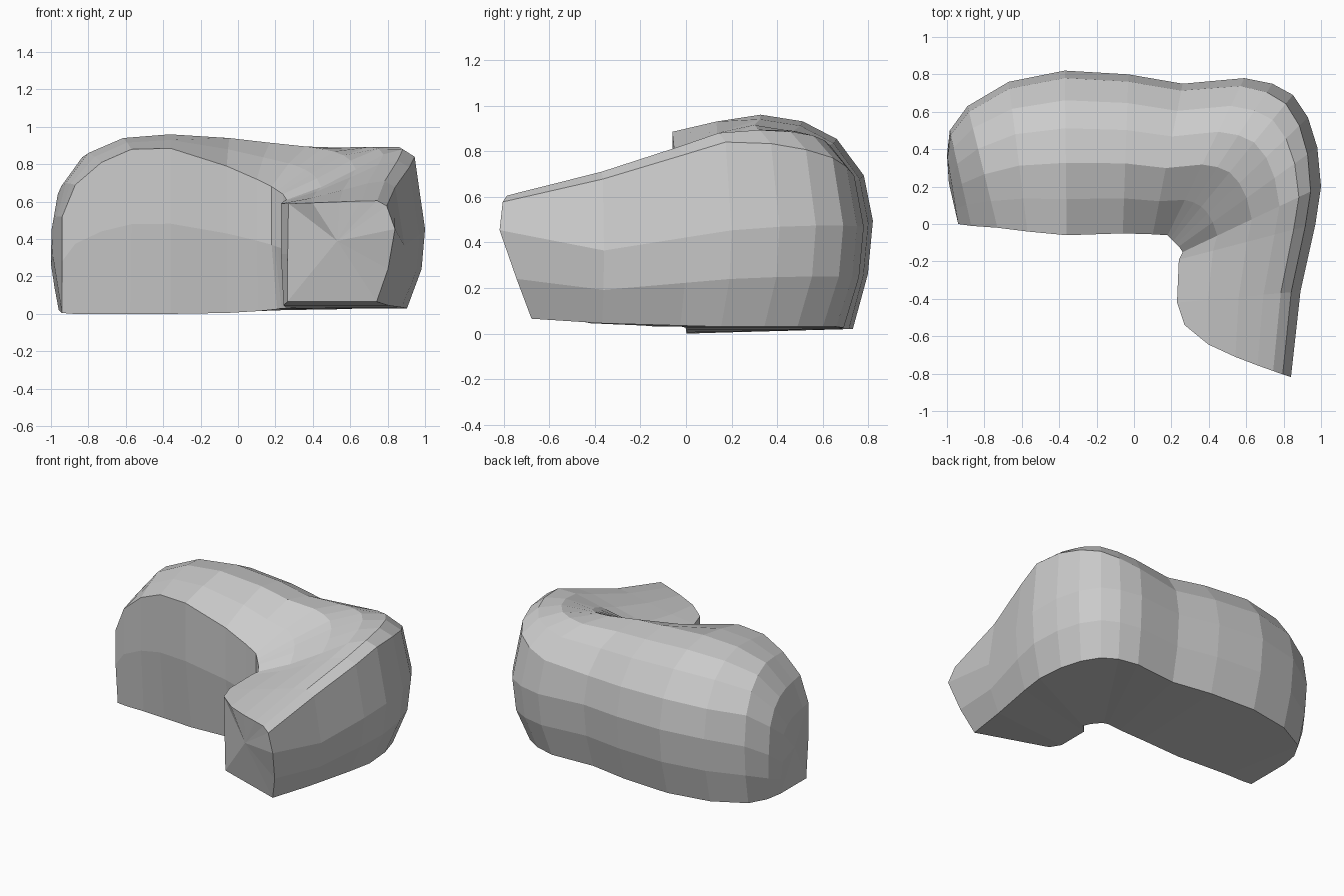
import bpy, bmesh, math
from mathutils import Vector

# Stations along the L: inner x, y | outer x, y | inner top, ridge height, base height | roundness
stations = [
    (-0.94, 0.00, -1.00, 0.37, 0.53, 0.53, 0.015, 0.5),
    (-0.87, -0.01, -0.985, 0.50, 0.70, 0.71, 0.01, 0.8),
    (-0.73, -0.02, -0.89, 0.63, 0.82, 0.87, 0.01, 0.9),
    (-0.57, -0.04, -0.67, 0.76, 0.89, 0.95, 0.01, 1.0),
    (-0.36, -0.06, -0.37, 0.82, 0.895, 0.97, 0.01, 1.0),
    (-0.06, -0.05, -0.03, 0.80, 0.80, 0.95, 0.015, 1.0),
    (0.10, -0.055, 0.26, 0.75, 0.73, 0.925, 0.025, 1.0),
    (0.18, -0.06, 0.59, 0.78, 0.69, 0.92, 0.035, 1.0),
    (0.195, -0.075, 0.74, 0.75, 0.68, 0.925, 0.04, 1.0),
    (0.21, -0.09, 0.85, 0.69, 0.67, 0.93, 0.04, 1.0),
    (0.225, -0.105, 0.93, 0.57, 0.66, 0.93, 0.04, 1.0),
    (0.24, -0.12, 0.98, 0.41, 0.65, 0.92, 0.04, 1.0),
    (0.26, -0.15, 1.00, 0.20, 0.62, 0.89, 0.04, 1.0),
    (0.24, -0.19, 0.97, 0.00, 0.61, 0.83, 0.045, 1.0),
    (0.23, -0.42, 0.89, -0.36, 0.60, 0.72, 0.055, 1.0),
    (0.27, -0.54, 0.84, -0.82, 0.60, 0.615, 0.075, 1.0),
]


def section(index, ix, iy, ox, oy, hi, h, base, k):
    end = oy < -0.5
    w = min(max((index - 6) / 6, 0), 1)  # 0 = domed back part, 1 = flat-topped arm
    rise = h - hi
    # Top of the section: domed and flat-topped versions, blended
    dome = [(0.22, hi + 0.6 * rise)]
    dome += [(t, h * (1 - (1 - f) * k)) for t, f in
             ((0.44, 1.0), (0.65, 0.97), (0.82, 0.89), (0.955, 0.725))]
    flat = [(t, hi + m * rise) for t, m in
            ((0.25, 0.25), (0.5, 0.6), (0.7, 0.9), (0.84, 1.0))] + [(0.925, h * 0.955)]
    top = [Vector(a).lerp(Vector(b), w) for a, b in zip(dome, flat)]
    lift = 1.45 if end else 1.0
    pts = [(0.07 if oy > 0.1 else 0.02, base), (0.0, hi * 0.55), (0.0, hi)] + top
    pts += [(1.0, h * 0.52 * lift), (0.975, h * 0.28 * lift),
            (0.9 - 0.03 * w * (not end), max(base, 0.03))]
    inner, outer = Vector((ix, iy)), Vector((ox, oy))
    out = []
    for t, z in pts:
        p = inner.lerp(outer, t)
        if end:  # front end bows outward and slopes back toward its base
            p += Vector((-0.05, 0.155)) * max(0, 1 - z / 0.47) * (0.3 + 0.7 * t)
            p += Vector((-0.015, -0.035)) * math.sin(math.pi * t ** 0.6)
        elif ix < -0.8:  # left end tucks in at the base
            p.x += 0.045 * max(0, 1 - z / 0.25) * t
        out.append((p.x, p.y, z))
    return out


# Bent body: sweep the cross-section round the L
bm = bmesh.new()
rings = [[bm.verts.new(p) for p in section(i, *s)] for i, s in enumerate(stations)]
n = len(rings[0])
for a, b in zip(rings, rings[1:]):
    for i in range(n):
        j = (i + 1) % n
        bm.faces.new((a[i], a[j], b[j], b[i]))
# Slightly domed ends
for ring, centre in ((rings[0], (-0.99, 0.22, 0.32)), (rings[-1], (0.53, -0.68, 0.4))):
    tip = bm.verts.new(centre)
    for i in range(n):
        bm.faces.new((ring[i], ring[(i + 1) % n], tip))
bmesh.ops.recalc_face_normals(bm, faces=bm.faces)
low = min(v.co.z for v in bm.verts)
for v in bm.verts:
    v.co.z -= low
mesh = bpy.data.meshes.new("bent_body")
bm.to_mesh(mesh)
bm.free()
bpy.context.collection.objects.link(bpy.data.objects.new("bent_body", mesh))
